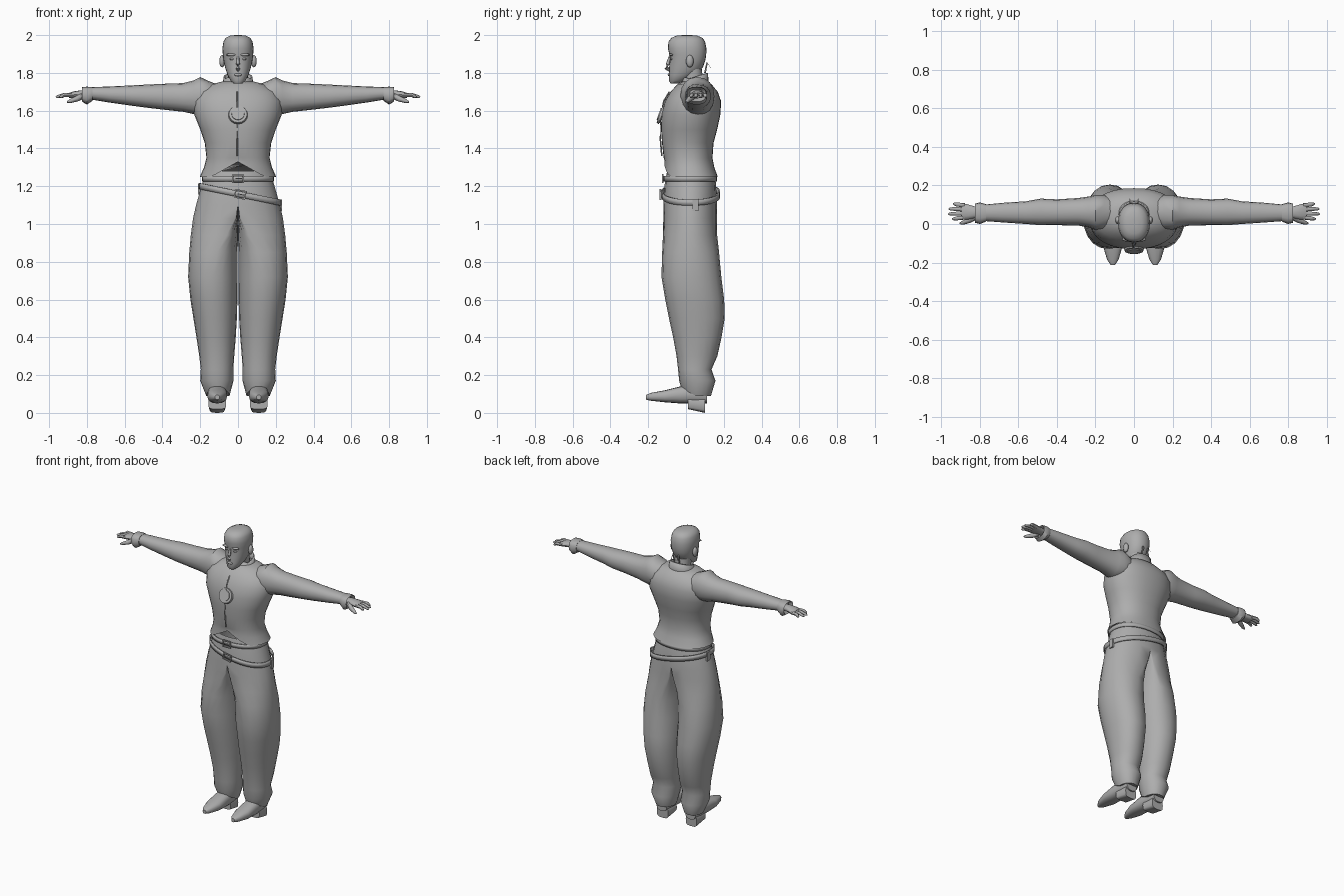
import bpy, bmesh, math
from mathutils import Vector, Matrix

if "Cube" in bpy.data.objects:
    bpy.data.objects.remove(bpy.data.objects["Cube"])

grey = bpy.data.materials.new("plain_grey")
grey.diffuse_color = (0.42, 0.42, 0.42, 1)
grey.use_nodes = True
grey.node_tree.nodes["Principled BSDF"].inputs["Base Color"].default_value = grey.diffuse_color


def finish(name, bm, mirror=False, thick=0):
    bmesh.ops.recalc_face_normals(bm, faces=bm.faces)
    me = bpy.data.meshes.new(name)
    bm.to_mesh(me)
    bm.free()
    ob = bpy.data.objects.new(name, me)
    bpy.context.collection.objects.link(ob)
    me.materials.append(grey)
    if thick:
        ob.modifiers.new("thickness", 'SOLIDIFY').thickness = thick
    if mirror:
        m = ob.modifiers.new("mirror", 'MIRROR')
        m.use_clip = True
        m.merge_threshold = 0.0005
    return ob


def loft(name, rings, caps=(True, True), mirror=False, thick=0, drop_middle=False):
    bm = bmesh.new()
    rows = [[bm.verts.new(p) for p in r] for r in rings]
    n = len(rows[0])
    for a, b in zip(rows, rows[1:]):
        for i in range(n):
            j = (i + 1) % n
            q = (a[i], a[j], b[j], b[i])
            if not (drop_middle and all(v.co.x < 0.0005 for v in q)):
                bm.faces.new(q)
    for row, cap in zip((rows[0], rows[-1]), caps):
        if cap:
            bm.faces.new(row)
    return finish(name, bm, mirror, thick)


def oval(n, u0, u1, v0, v1, p=0.9):
    """Rounded section between the given limits."""
    out = []
    for i in range(n):
        t = 2 * math.pi * i / n
        c, s = math.cos(t), math.sin(t)
        u = math.copysign(abs(c) ** p, c)
        v = math.copysign(abs(s) ** p, s)
        out.append(((u0 + u1) / 2 + u * (u1 - u0) / 2, (v0 + v1) / 2 + v * (v1 - v0) / 2))
    return out


def stack(spec, n=24, p=0.9):
    """Rings stacked upward: z, half width, front y, back y."""
    return [[Vector((x, y, z)) for x, y in oval(n, -w, w, f, b, p)] for z, w, f, b in spec]


def along_x(spec, n=16, p=0.9):
    return [[Vector((x, y, z)) for y, z in oval(n, f, b, lo, hi, p)] for x, f, b, lo, hi in spec]


def along_y(spec, cx, n=16, p=0.8):
    return [[Vector((x, y, z)) for x, z in oval(n, cx - w, cx + w, lo, hi, p)] for y, w, lo, hi in spec]


def tube(name, pts, radii, n=8, mirror=True):
    rings = []
    pts = [Vector(p) for p in pts]
    for i, (c, r) in enumerate(zip(pts, radii)):
        d = pts[min(i + 1, len(pts) - 1)] - pts[max(i - 1, 0)]
        q = d.to_track_quat('Z', 'Y')
        rings.append([c + q @ Vector((r * math.cos(2 * math.pi * k / n), r * math.sin(2 * math.pi * k / n), 0))
                      for k in range(n)])
    return loft(name, rings, mirror=mirror)


def box(name, loc, size, rot=0):
    bm = bmesh.new()
    m = Matrix.Translation(loc) @ Matrix.Rotation(rot, 4, 'Y') @ Matrix.Diagonal((*size, 1))
    bmesh.ops.create_cube(bm, size=1, matrix=m)
    return finish(name, bm)


def ball(name, loc, size, mirror=False):
    bm = bmesh.new()
    bmesh.ops.create_uvsphere(bm, u_segments=12, v_segments=8, radius=1,
                              matrix=Matrix.Translation(loc) @ Matrix.Diagonal((*size, 1)))
    return finish(name, bm, mirror)


# trousers: z, seam x, inner x, outer x, front y, back y, front lift
half, legs = 10, []
for z, xs, xi, xo, f, b, lift in [
        (1.28, 0, 0, .165, -.10, .14, 0), (1.22, 0, 0, .188, -.112, .158, 0),
        (1.10, 0, 0, .222, -.120, .165, 0), (1.03, .015, 0, .238, -.120, .165, 0),
        (.94, .06, 0, .25, -.122, .165, 0), (.85, .11, .002, .258, -.126, .175, 0),
        (.72, .132, .002, .264, -.130, .187, 0), (.60, .13, .003, .252, -.110, .202, 0),
        (.50, .125, .006, .236, -.090, .205, 0), (.40, .12, .012, .22, -.068, .188, 0),
        (.30, .115, .02, .205, -.05, .166, 0), (.23, .112, .025, .197, -.042, .135, 0),
        (.17, .112, .024, .2, -.036, .156, 0), (.09, .11, .045, .168, -.025, .132, .04)]:
    ring = []
    for i in range(2 * half):
        t = math.pi * i / half
        s, c = math.sin(t), math.cos(t)
        s = math.copysign(abs(s) ** .9, s)
        x = xs + s * ((xo - xs) if s > 0 else (xs - xi))
        ring.append(Vector((x, (f + b) / 2 - c * (b - f) / 2, z + lift * max(0, c))))
    legs.append(ring)
loft("trousers", legs, caps=(False, True), mirror=True, drop_middle=True)

# shoes with separate heels
loft("shoe", along_y([(-.212, .012, .07, .095), (-.185, .03, .064, .106), (-.11, .052, .056, .12),
                      (-.03, .052, .05, .14), (.05, .05, .05, .15), (.11, .04, .05, .14)], .11), mirror=True)
loft("shoe_heel", along_y([(.01, .047, .02, .08), (.10, .042, 0, .08)], .11, p=.5), mirror=True)

# jacket body with the front hem cut upward at the middle
jacket = stack([(1.275, .165, -.09, .14), (1.25, .202, -.115, .168), (1.30, .180, -.114, .15),
                (1.35, .167, -.118, .14), (1.43, .176, -.127, .146), (1.50, .200, -.132, .165),
                (1.58, .232, -.130, .182), (1.65, .235, -.112, .186), (1.70, .21, -.082, .168),
                (1.74, .14, -.045, .135), (1.755, .08, -.015, .105)], 32)
for k, lift in ((0, .05), (1, .08), (2, .045)):
    for v in jacket[k]:
        if v.y < 0:
            v.z += lift * max(0, 1 - abs(v.x) / .14)
loft("jacket_body", jacket)

# crossed front flap and front opening edge
tube("jacket_front_edge", [(-.004, -.128, 1.36), (-.004, -.136, 1.45), (-.004, -.136, 1.55),
                           (-.004, -.118, 1.65), (-.004, -.088, 1.70)], [.004] * 5, mirror=False)

# sleeves and flared cuffs
loft("sleeve", along_x([(.10, .0, .13, 1.60, 1.735), (.155, -.03, .15, 1.585, 1.757), (.20, -.03, .15, 1.575, 1.778),
                        (.235, -.018, .143, 1.582, 1.76), (.29, -.008, .135, 1.594, 1.746),
                        (.40, -.006, .128, 1.606, 1.742), (.485, -.006, .132, 1.616, 1.738),
                        (.56, .0, .118, 1.626, 1.734), (.68, .008, .11, 1.643, 1.728),
                        (.785, .016, .10, 1.66, 1.724)]), mirror=True)
loft("cuff", along_x([(.77, .012, .103, 1.652, 1.725), (.80, .0, .112, 1.632, 1.727),
                      (.825, .006, .106, 1.648, 1.725), (.80, .02, .09, 1.665, 1.712)], p=.75), mirror=True)

# hands
loft("palm", along_x([(.79, .035, .085, 1.67, 1.705), (.83, .03, .092, 1.668, 1.708),
                      (.87, .022, .104, 1.666, 1.702), (.895, .024, .105, 1.668, 1.694)], 12), mirror=True)
for i, tip in enumerate((.945, .965, .962, .94)):
    y = .034 + i * .021
    tube("finger", [(.88, y, 1.683), (.92, y + (i - 1.5) * .003, 1.683), (tip - .008, y + (i - 1.5) * .005, 1.674),
                    (tip, y + (i - 1.5) * .005, 1.672)], [.011, .0105, .008, .003])
tube("thumb", [(.82, .04, 1.68), (.855, .02, 1.662), (.89, .006, 1.65), (.905, .003, 1.645)],
     [.017, .015, .010, .004])

# neck and head
loft("neck", stack([(1.70, .056, -.005, .10), (1.76, .052, -.012, .088), (1.82, .055, -.03, .085)], 16))
loft("head", stack([(1.744, .022, -.082, -.04), (1.757, .038, -.09, -.01), (1.79, .056, -.09, .05),
                    (1.83, .069, -.089, .09), (1.87, .077, -.086, .103), (1.895, .08, -.088, .107),
                    (1.93, .083, -.096, .108), (1.965, .077, -.093, .101), (1.985, .066, -.078, .088),
                    (1.997, .042, -.05, .06), (2.0, .015, -.015, .025)], 24))
tube("nose", [(0, -.086, 1.885), (0, -.097, 1.845), (0, -.103, 1.825), (0, -.09, 1.812)],
     [.006, .010, .012, .006], mirror=False)
ball("lips", (0, -.089, 1.79), (.02, .008, .008))
ball("brow", (.034, -.079, 1.896), (.028, .012, .008), True)
ball("eye", (.032, -.077, 1.874), (.014, .008, .006), True)
ball("ear", (.084, .02, 1.862), (.015, .02, .033), True)

# standing collar, taller at the back, with two thin tips behind it
collar = stack([(1.70, .095, -.035, .125), (1.74, .082, -.022, .12), (1.78, .076, -.02, .116)])
for k, amount in ((1, .15), (2, .3)):
    for v in collar[k]:
        v.z += amount * (v.y - .05) + (.012 if k == 2 and v.y < 0 and abs(v.x) > .015 else 0)
loft("collar", collar, caps=(False, False), thick=.008)
tube("collar_tip", [(.018, .10, 1.80), (.02, .112, 1.855), (.022, .132, 1.825)], [.005, .005, .001], 5)


# two belts: the lower one hangs at a slant
def belt(name, cx, w, f, b, z, h, slope):
    rings = [[Vector((x + cx, y, zz - slope * x)) for x, y in oval(32, -w, w, f, b)] for zz in (z - h, z + h)]
    loft(name, rings, caps=(False, False), thick=.008)


belt("waist_belt", 0, .19, -.118, .164, 1.24, .014, 0)
belt("slanted_belt", .01, .217, -.13, .18, 1.157, .016, .2)


def buckle(name, x, y, z, rot):
    r = Matrix.Rotation(rot, 3, 'Y')
    for dx, dz, sx, sz in ((0, .02, .06, .007), (0, -.02, .06, .007), (-.027, 0, .007, .046),
                           (.027, 0, .007, .046), (.008, 0, .045, .005)):
        box(name, Vector((x, y, z)) + r @ Vector((dx, 0, dz)), (sx, .01, sz), rot)


buckle("waist_buckle", 0, -.123, 1.24, 0)
buckle("slanted_buckle", .012, -.135, 1.157, .2)
for x, z in ((-.205, 1.185), (.226, 1.1)):
    box("belt_strap", (x, .05, z), (.012, .03, .06))

# round chest ornament, leaning outward at its lower edge
bm = bmesh.new()
place = Matrix.Translation((0, -.133, 1.58)) @ Matrix.Rotation(math.radians(70), 4, 'X')
for r, h in ((.052, .014), (.036, .024)):
    bmesh.ops.create_cone(bm, cap_ends=True, segments=16, radius1=r, radius2=r * .93, depth=h, matrix=place)
finish("chest_ornament", bm)

# smooth shading with crisp edges
bpy.ops.object.select_all(action='SELECT')
bpy.context.view_layer.objects.active = bpy.data.objects["trousers"]
bpy.ops.object.shade_smooth_by_angle(angle=math.radians(45))
